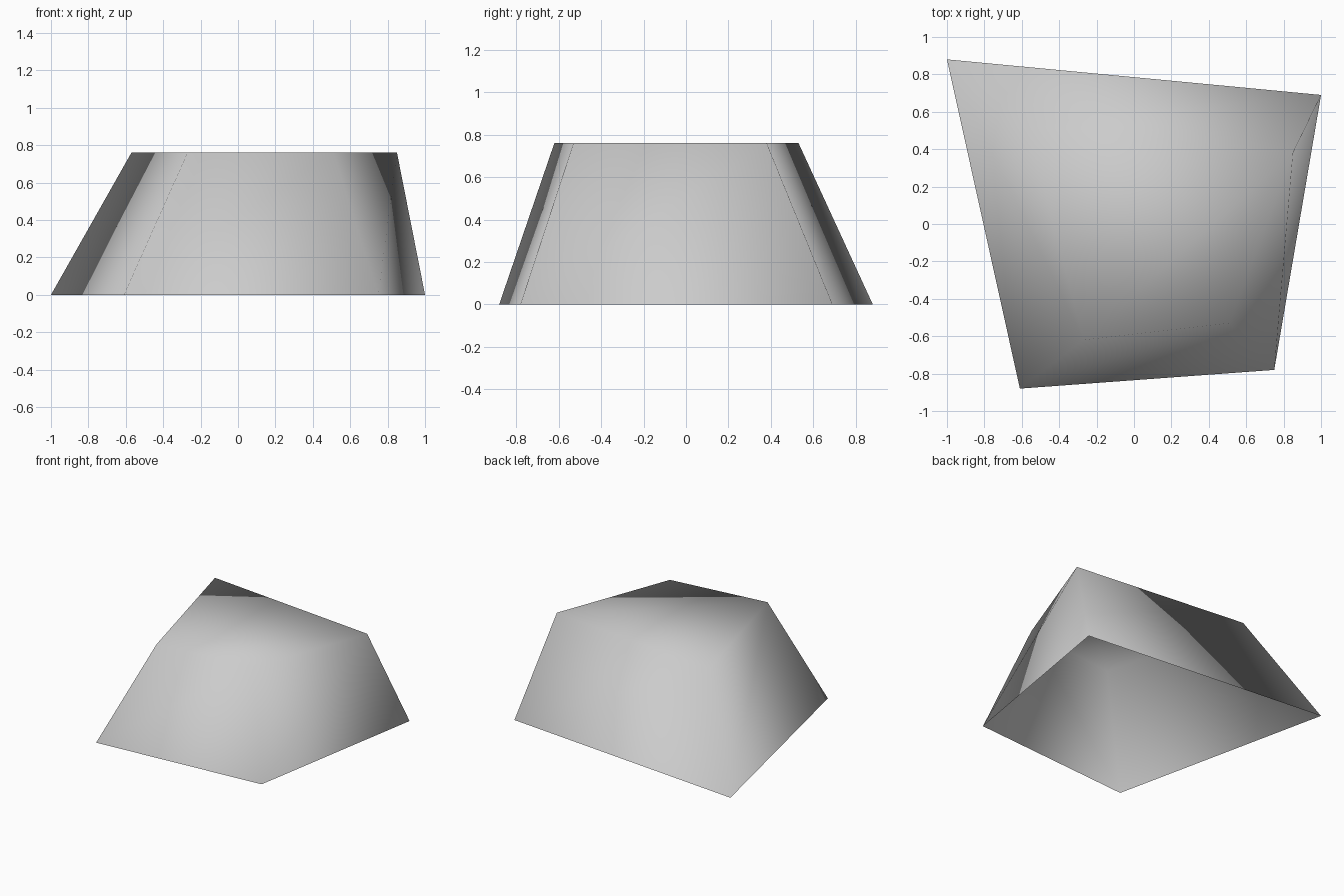
import bpy
import bmesh

# Remove the default cube
cube = bpy.data.objects.get("Cube")
if cube:
    bpy.data.objects.remove(cube, do_unlink=True)

# Plain grey material
grey = bpy.data.materials.new("light_grey")
grey.use_nodes = True
colour = (0.6, 0.6, 0.6, 1)
grey.diffuse_color = colour
grey.node_tree.nodes["Principled BSDF"].inputs["Base Color"].default_value = colour

# Corner outlines of the base and the top, counter-clockwise from front right
base_outline = [(-0.61, -0.88), (0.75, -0.78), (1.0, 0.69), (-1.0, 0.88)]
top_outline = [(-0.27, -0.62), (0.51, -0.53), (0.85, 0.38), (-0.57, 0.53)]
height = 0.76

bm = bmesh.new()
base = [bm.verts.new((x, y, 0)) for x, y in base_outline]
top = [bm.verts.new((x, y, height)) for x, y in top_outline]

# Sloping walls; the twisted one is folded along its diagonal
for i in range(4):
    j = (i + 1) % 4
    if i == 1:
        bm.faces.new((base[i], base[j], top[j]))
        bm.faces.new((base[i], top[j], top[i]))
    else:
        bm.faces.new((base[i], base[j], top[j], top[i]))

# Closed top; the underside stays open
bm.faces.new(top)
for face in bm.faces:
    face.smooth = True

mesh = bpy.data.meshes.new("tapered_shell")
bm.to_mesh(mesh)
bm.free()
mesh.materials.append(grey)
shell = bpy.data.objects.new("tapered_shell", mesh)
bpy.context.collection.objects.link(shell)
